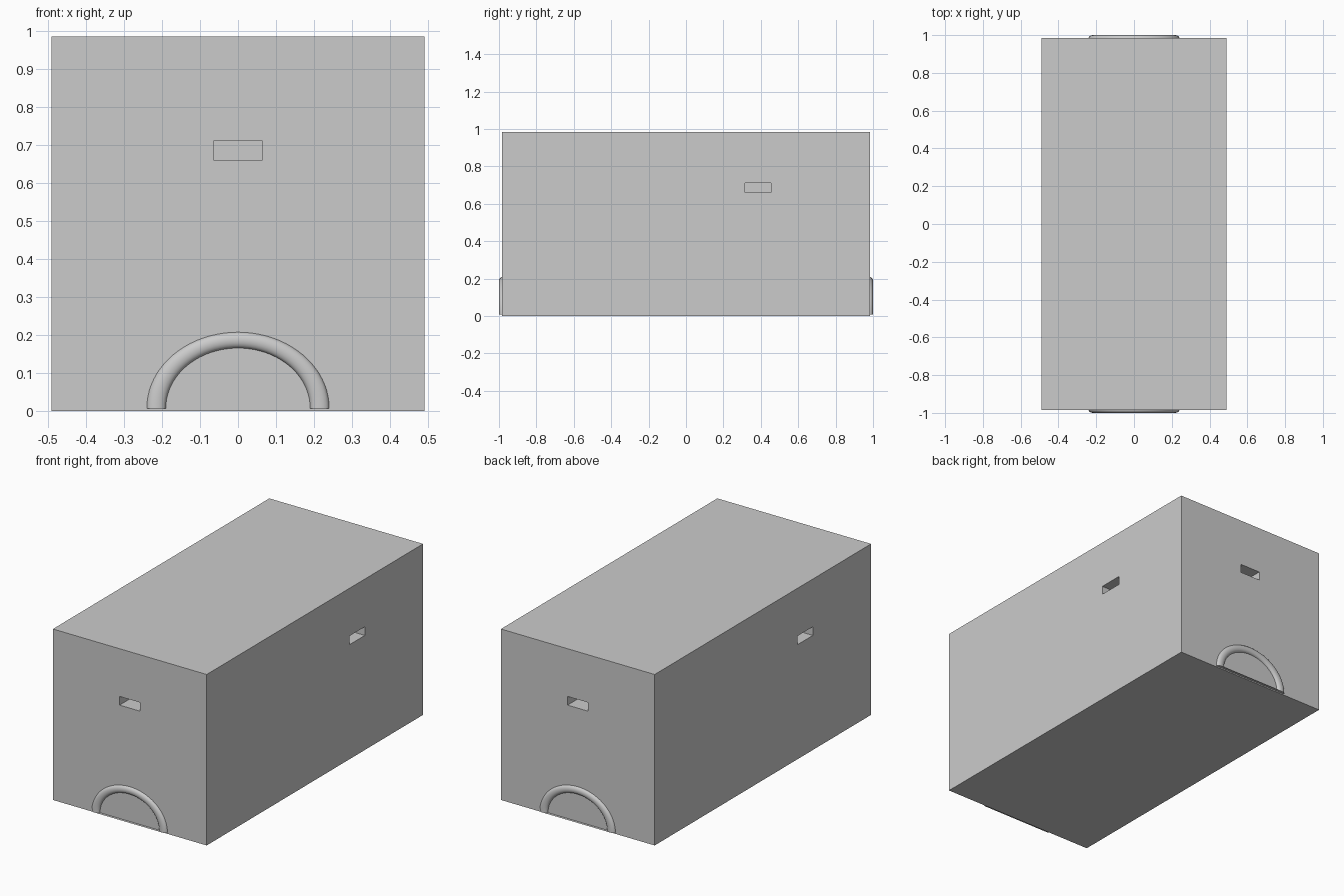
import bpy, bmesh
from math import sin, cos, pi

if "Cube" in bpy.data.objects:
    bpy.data.objects.remove(bpy.data.objects["Cube"])

HX, HY, H = 0.49, 0.985, 0.985      # body half width, half length, height
DEPTH = 0.12                        # depth of the recessed slots


def box(name, lo, hi):
    bpy.ops.mesh.primitive_cube_add(size=1, location=[(a + b) / 2 for a, b in zip(lo, hi)])
    ob = bpy.context.object
    ob.name = name
    ob.scale = [b - a for a, b in zip(lo, hi)]
    bpy.ops.object.transform_apply(location=True, rotation=True, scale=True)
    return ob


def cut(target, cutter):
    mod = target.modifiers.new(cutter.name, 'BOOLEAN')
    mod.operation = 'DIFFERENCE'
    mod.solver = 'EXACT'
    mod.object = cutter
    bpy.context.view_layer.objects.active = target
    bpy.ops.object.modifier_apply(modifier=mod.name)
    bpy.data.objects.remove(cutter, do_unlink=True)


# Main body with one slot per side wall
body = box("body", (-HX, -HY, 0), (HX, HY, H))
for s in (-1, 1):
    y0, y1 = sorted((s * HY - s * DEPTH, s * (HY + 0.05)))
    cut(body, box("end_slot", (-0.065, y0, 0.66), (0.065, y1, 0.71)))
    x0, x1 = sorted((s * HX - s * DEPTH, s * (HX + 0.05)))
    ya, yb = sorted((s * 0.315, s * 0.455))
    cut(body, box("side_slot", (x0, ya, 0.66), (x1, yb, 0.71)))


def arch(name, side):
    """Half ring, flattened against the end wall."""
    segs, ring = 40, 16
    bm = bmesh.new()
    rows = []
    for i in range(segs + 1):
        a = pi * i / segs
        row = []
        for j in range(ring):
            b = 2 * pi * j / ring
            r = 0.215 + 0.025 * cos(b)
            row.append(bm.verts.new((r * cos(a), side * (HY + 0.015 * sin(b)),
                                     0.007 + 0.835 * r * sin(a))))
        rows.append(row)
    for p, q in zip(rows, rows[1:]):
        for j in range(ring):
            k = (j + 1) % ring
            bm.faces.new((p[j], p[k], q[k], q[j]))
    # Flat feet
    bm.faces.new(rows[0])
    bm.faces.new(rows[-1])
    bmesh.ops.recalc_face_normals(bm, faces=bm.faces)
    # Thin sill joining the feet
    sill = [bm.verts.new((x, side * y, 0.007)) for x, y in
            ((-0.215, HY), (0.215, HY), (0.215, 1.0), (-0.215, 1.0))]
    bm.faces.new(sill)
    me = bpy.data.meshes.new(name)
    bm.to_mesh(me)
    bm.free()
    ob = bpy.data.objects.new(name, me)
    bpy.context.collection.objects.link(ob)
    bpy.ops.object.select_all(action='DESELECT')
    ob.select_set(True)
    bpy.context.view_layer.objects.active = ob
    bpy.ops.object.shade_smooth_by_angle()


# Arched trims at both ends
arch("front_arch", -1)
arch("back_arch", 1)
